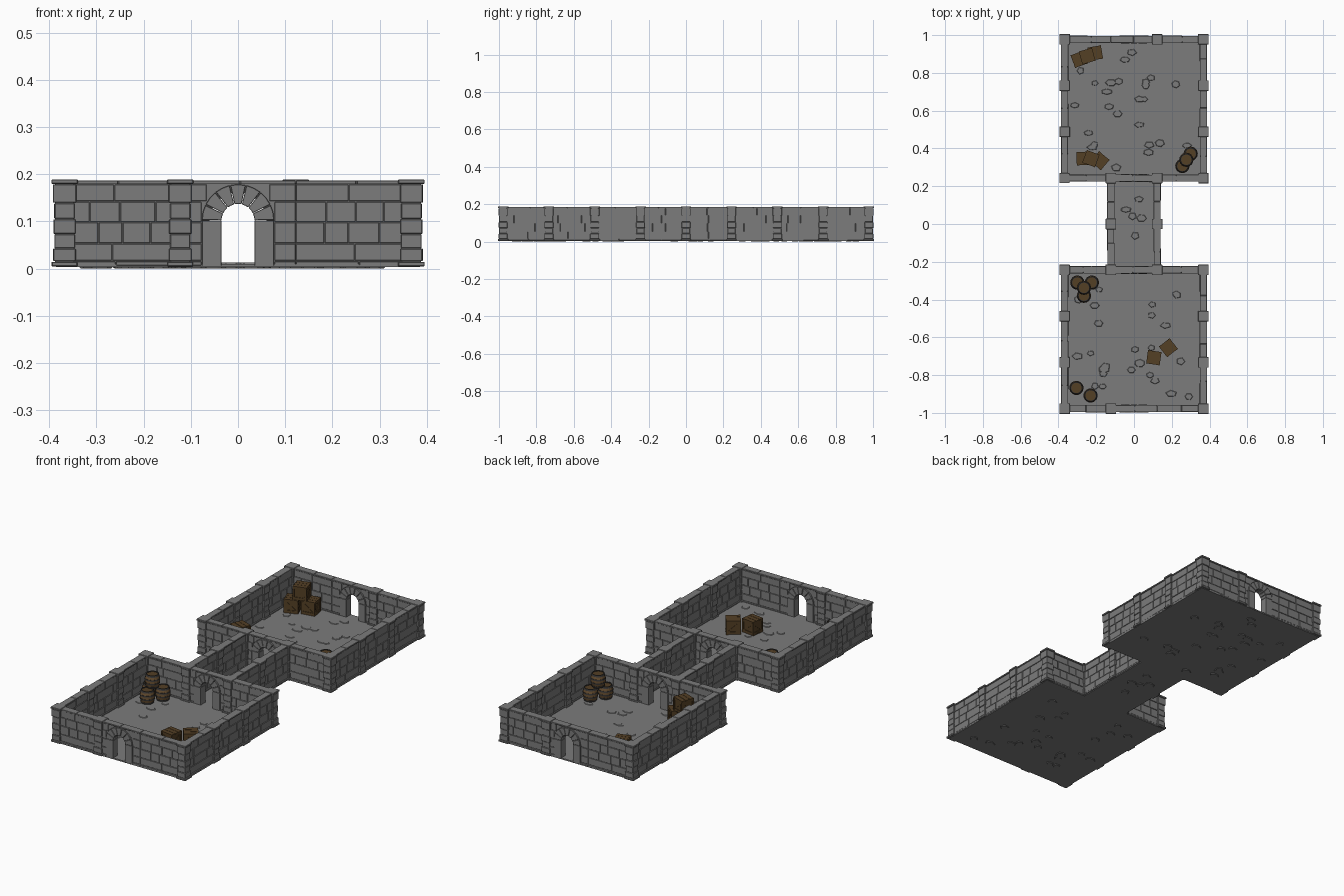
import bpy, bmesh, math, random
from mathutils import Matrix, Vector

if "Cube" in bpy.data.objects:
    bpy.data.objects.remove(bpy.data.objects["Cube"])

random.seed(4)
T = 0.245            # tile length
R = 1.5 * T          # room half width (wall centre line)
Y0, Y1 = 0.243, 0.977
FLOOR = 0.01


def material(name, rgb):
    m = bpy.data.materials.new(name)
    m.diffuse_color = (*rgb, 1)
    m.use_nodes = True
    m.node_tree.nodes["Principled BSDF"].inputs["Base Color"].default_value = m.diffuse_color
    return m


STONE = material("grey_stone", (0.2, 0.2, 0.2))
CRATE = material("dark_wood", (0.087, 0.05, 0.018))
BARREL = material("barrel_wood", (0.15, 0.085, 0.034))
IRON = material("dark_iron", (0.045, 0.042, 0.04))


def box(bm, x0, x1, y0, y1, z0, z1, rot=None):
    c = Vector(((x0 + x1) / 2, (y0 + y1) / 2, (z0 + z1) / 2))
    m = Matrix.Translation(c) @ (rot or Matrix()) @ Matrix.Diagonal((x1 - x0, y1 - y0, z1 - z0, 1))
    bmesh.ops.create_cube(bm, size=1, matrix=m)


def prism(bm, pts, h):
    """Polygon in the x-z plane, extruded from y=-h to y=h."""
    a = [bm.verts.new((x, -h, z)) for x, z in pts]
    b = [bm.verts.new((x, h, z)) for x, z in pts]
    n = len(pts)
    faces = [bm.faces.new(a), bm.faces.new(b[::-1])]
    faces += [bm.faces.new((a[i], b[i], b[(i + 1) % n], a[(i + 1) % n])) for i in range(n)]
    bmesh.ops.recalc_face_normals(bm, faces=faces)


def finish(bm, name, mats, loc=(0, 0, 0), angle=0, bevel=0):
    me = bpy.data.meshes.new(name)
    bm.to_mesh(me)
    bm.free()
    for m in mats:
        me.materials.append(m)
    ob = bpy.data.objects.new(name, me)
    ob.location = loc
    ob.rotation_euler.z = angle
    bpy.context.collection.objects.link(ob)
    if bevel:
        mod = ob.modifiers.new("chamfer", 'BEVEL')
        mod.width, mod.segments = bevel, 1
    return ob


def course(bm, x0, x1, z0, z1, size, h):
    """One row of blocks with random lengths."""
    n = max(1, round((x1 - x0) / size))
    cuts = [x0] + [x0 + (x1 - x0) * (i + random.uniform(-.22, .22)) / n for i in range(1, n)] + [x1]
    for a, b in zip(cuts, cuts[1:]):
        t = h + random.uniform(-.001, .0015)
        box(bm, a + .0008, b - .0008, -t, t, z0 + .0008, z1 - .0008)


def courses(bm, x0, x1):
    course(bm, x0, x1, .006, .016, .1, .0185)
    course(bm, x0, x1, .016, .053, .11, .0155)
    course(bm, x0, x1, .053, .098, .055, .0150)
    course(bm, x0, x1, .098, .142, .06, .0150)


def wall(x, y, angle):
    bm = bmesh.new()
    h = T / 2
    box(bm, -h, h, -.0125, .0125, .006, .18)
    courses(bm, -h, h)
    course(bm, -h, h, .142, .179, .13, .0155)
    course(bm, -h, h, .178, .187, .13, .0185)
    finish(bm, "wall_section", [STONE], (x, y, 0), angle, .001)


def door_wall(y):
    bm = bmesh.new()
    h, zc, ri, ro = T / 2, .102, .035, .0765
    # spandrel panel above the arch, and side panels
    arc = [(.06 * math.cos(math.pi * i / 12), zc + .06 * math.sin(math.pi * i / 12)) for i in range(13)]
    prism(bm, [(-h, zc), (-h, .18), (h, .18), (h, zc)] + arc, .0125)
    for s in (-1, 1):
        a, b = sorted((s * .06, s * h))
        box(bm, a, b, -.0125, .0125, .006, zc)
        a, b = sorted((s * .077, s * h))
        courses(bm, a, b)
        a, b = sorted((s * .066, s * h))
        course(bm, a, b, .142, .179, .1, .0155)
        # door jambs
        a, b = sorted((s * ri, s * ro))
        box(bm, a, b, -.02, .02, .006, zc)
    course(bm, -h, h, .178, .187, .13, .0185)
    # arch stones
    n = 7
    for i in range(n):
        a0, a1 = math.pi * i / n + .012, math.pi * (i + 1) / n - .012
        ang = [a0, (a0 + a1) / 2, a1]
        pts = [(r * math.cos(a), zc + r * math.sin(a))
               for r, seq in ((ri, ang), (ro, ang[::-1])) for a in seq]
        prism(bm, pts, .02 + .001 * (i % 2))
    finish(bm, "arched_door_wall", [STONE], (0, y, 0), 0, .001)


def pillar(x, y):
    bm = bmesh.new()
    levels = [(.004, .015, .0275), (.015, .043, .024), (.043, .073, .0215), (.073, .105, .0235),
              (.105, .139, .0215), (.139, .179, .0245), (.179, .1895, .0275)]
    for z0, z1, r in levels:
        r += random.uniform(-.0006, .0006)
        box(bm, -r, r, -r, r, z0 + .0006, z1 - .0006)
    box(bm, -.02, .02, -.02, .02, .006, .185)
    finish(bm, "stone_pillar", [STONE], (x, y, 0), 0, .0015)


def floor(name, x0, x1, y0, y1, count):
    bm = bmesh.new()
    box(bm, x0, x1, y0, y1, .003, FLOOR)
    # low irregular paving stones showing on both sides
    for i in range(count):
        cx, cy = random.uniform(x0 + .07, x1 - .07), random.uniform(y0 + .07, y1 - .07)
        n, rot = random.choice((5, 6)), random.uniform(0, 6.28)
        sx, sy = random.uniform(.02, .032), random.uniform(.015, .022)
        for base, tip in ((.0095, .0125), (.0035, .0)):
            rings = []
            for z, k in ((base, 1), (tip, .85)):
                rings.append([bm.verts.new((cx + k * sx * math.cos(rot + 6.283 * j / n),
                                            cy + k * sy * math.sin(rot + 6.283 * j / n), z)) for j in range(n)])
            a, b = rings
            fs = [bm.faces.new((a[j], a[(j + 1) % n], b[(j + 1) % n], b[j])) for j in range(n)]
            fs += [bm.faces.new(b), bm.faces.new(a[::-1])]
            bmesh.ops.recalc_face_normals(bm, faces=fs)
    finish(bm, name, [STONE])


def barrel(x, y, z=FLOOR):
    bm = bmesh.new()
    n = 16
    # (radius, height, material of the strip above): 0 wood, 1 iron, 2 lid
    prof = [(0, .004, 2), (.027, .004, 2), (.027, 0, 0), (.031, 0, 1), (.0335, .009, 1), (.0325, .009, 0),
            (.0355, .021, 1), (.037, .021, 1), (.0378, .028, 1), (.0365, .028, 0), (.0365, .040, 1),
            (.0378, .040, 1), (.037, .047, 1), (.0355, .047, 0), (.0325, .059, 1), (.0335, .059, 1),
            (.031, .068, 1), (.027, .068, 1), (.027, .064, 2), (0, .064, 2)]
    rings = []
    for r, h, _ in prof:
        k = 1 if r == 0 else n
        rings.append([bm.verts.new((r * math.cos(6.28319 * j / n), r * math.sin(6.28319 * j / n), h))
                      for j in range(k)])
    for a, b, p in zip(rings, rings[1:], prof):
        for j in range(n):
            q = [a[j % len(a)], a[(j + 1) % len(a)], b[(j + 1) % len(b)], b[j % len(b)]]
            bm.faces.new(list(dict.fromkeys(q))).material_index = p[2]
    bmesh.ops.recalc_face_normals(bm, faces=bm.faces)
    finish(bm, "barrel", [BARREL, IRON, CRATE], (x, y, z), random.uniform(0, 1))


def crate(x, y, deg, z=FLOOR):
    bm = bmesh.new()
    s, w = .036, .009
    box(bm, -s + .004, s - .004, -s + .004, s - .004, .004, 2 * s - .004)
    # lid and bottom boards
    for i in range(3):
        y0 = -s + i * 2 * s / 3
        for z0 in (0, 2 * s - .006):
            box(bm, -s, s, y0 + .0008, y0 + 2 * s / 3 - .0008, z0, z0 + .006)
    # corner posts, side rails and diagonal braces
    for a in (-1, 1):
        for b in (-1, 1):
            xa, xb = sorted((a * s, a * (s - w)))
            ya, yb = sorted((b * s, b * (s - w)))
            box(bm, xa, xb, ya, yb, .006, 2 * s - .006)
        for z0 in (.006, 2 * s - .006 - w):
            ya, yb = sorted((a * (s - .001), a * (s - .006)))
            box(bm, -s + w, s - w, ya, yb, z0, z0 + w)
            box(bm, ya, yb, -s + w, s - w, z0, z0 + w)
        ya, yb = sorted((a * (s - .0015), a * (s - .006)))
        box(bm, -.033, .033, ya, yb, s - .0035, s + .0035, Matrix.Rotation(.72, 4, 'Y'))
        box(bm, ya, yb, -.033, .033, s - .0035, s + .0035, Matrix.Rotation(.72, 4, 'X'))
    finish(bm, "crate", [CRATE], (x, y, z), math.radians(deg))


# Rooms: floors, walls, doors and pillars
for s in (-1, 1):
    ya, yb = sorted((s * (Y0 - .018), s * (Y1 + .018)))
    floor("room_floor", -R - .018, R + .018, ya, yb, 26)
    for y in (Y0, Y1):
        for x in (-T, T):
            wall(x, s * y, 0)
        door_wall(s * y)
    for side in (-1, 1):
        for i in range(3):
            wall(side * R, s * (Y0 + T * (i + .5)), math.pi / 2)
        for i in range(4):
            pillar(side * R, s * (Y0 + i * T))
        pillar(side * T / 2, s * Y0)
        # corridor
        wall(side * T / 2, s * T / 2, math.pi / 2)
    pillar(s * T / 2, s * Y1)
for side in (-1, 1):
    pillar(side * T / 2, 0)
floor("corridor_floor", -T / 2 - .015, T / 2 + .015, -Y0 + .018, Y0 - .018, 5)

# Barrels
for x, y in ((-.30, -.31), (-.223, -.31), (-.265, -.38), (-.305, -.868), (-.23, -.908),
             (.30, .372), (.256, .307)):
    barrel(x, y)
barrel(-.265, -.338, FLOOR + .068)
barrel(.277, .34, FLOOR + .068)

# Crates
crate(.105, -.708, -8)
crate(.182, -.655, 38)
crate(-.29, .872, 20)
crate(-.205, .905, 10)
crate(-.248, .889, 16, FLOOR + .072)
crate(-.268, .347, 2)
crate(-.18, .335, -40)
crate(-.228, .346, -20, FLOOR + .072)
